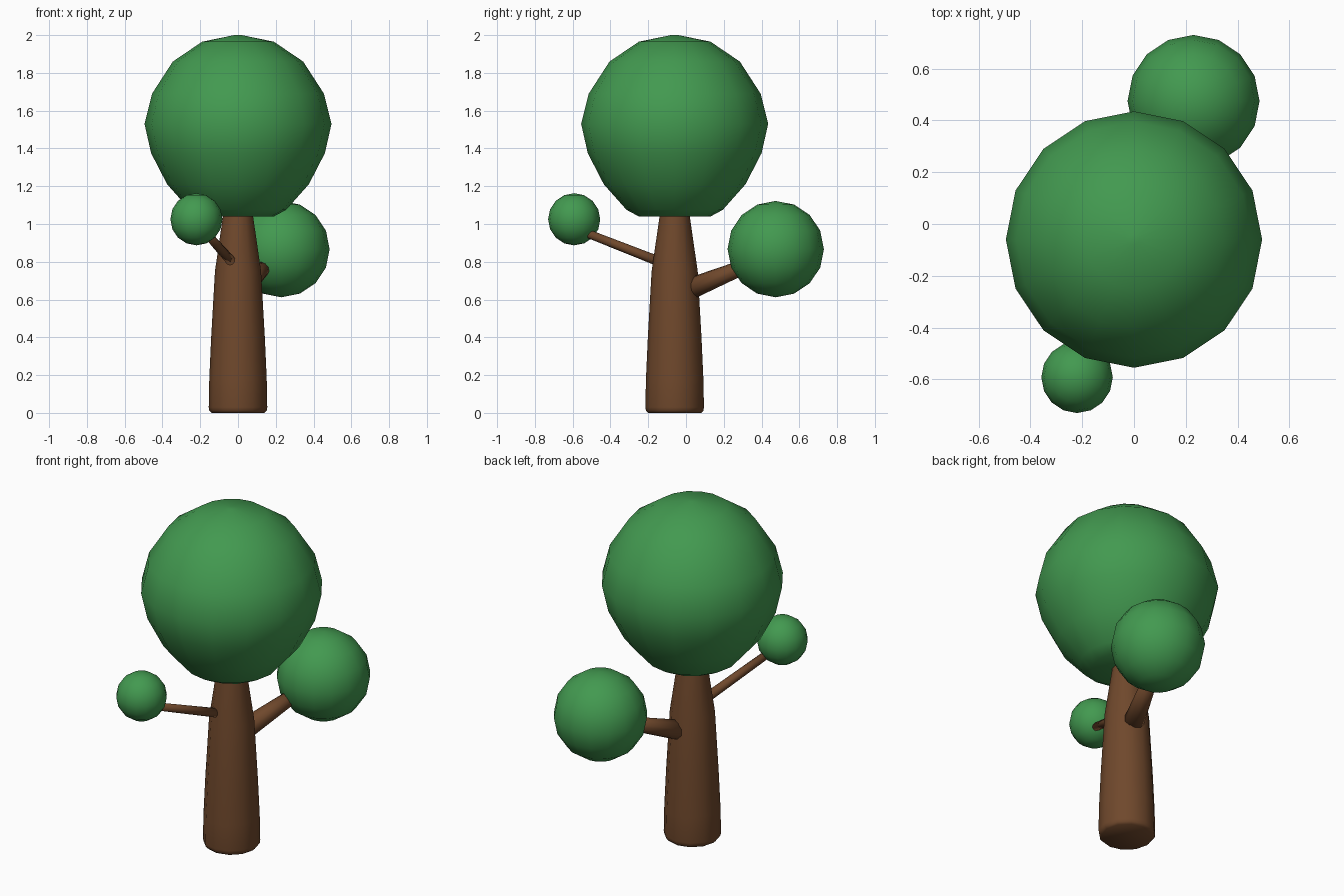
import bpy, bmesh, math
from mathutils import Vector

if "Cube" in bpy.data.objects:
    bpy.data.objects.remove(bpy.data.objects["Cube"])

def material(name, color):
    m = bpy.data.materials.new(name)
    m.diffuse_color = color
    m.use_nodes = True
    m.node_tree.nodes["Principled BSDF"].inputs["Base Color"].default_value = m.diffuse_color
    return m

bark = material("bark", (0.16, 0.065, 0.025, 1))
leaf = material("leaf", (0.055, 0.32, 0.08, 1))

def finish(ob, name, mat):
    ob.name = name
    ob.data.materials.append(mat)
    ob.data.polygons.foreach_set("use_smooth", [True] * len(ob.data.polygons))
    return ob

def lathe(name, profile, sides, center, mat):
    # rings of (radius, height), closed with flat caps
    bm = bmesh.new()
    rings = []
    for r, z in profile:
        rings.append([bm.verts.new((center[0] + r * math.cos(2 * math.pi * i / sides),
                                    center[1] + r * math.sin(2 * math.pi * i / sides), z))
                      for i in range(sides)])
    for a, b in zip(rings, rings[1:]):
        for i in range(sides):
            j = (i + 1) % sides
            bm.faces.new((a[i], a[j], b[j], b[i]))
    bm.faces.new(rings[0][::-1])
    bm.faces.new(rings[-1])
    me = bpy.data.meshes.new(name)
    bm.to_mesh(me)
    bm.free()
    ob = bpy.data.objects.new(name, me)
    bpy.context.collection.objects.link(ob)
    return finish(ob, name, mat)

def foliage(name, center, r):
    bpy.ops.mesh.primitive_uv_sphere_add(segments=16, ring_count=8, radius=r, location=center)
    return finish(bpy.context.object, name, leaf)

def branch(name, a, b, r1, r2):
    a, b = Vector(a), Vector(b)
    d = b - a
    bpy.ops.mesh.primitive_cone_add(vertices=10, radius1=r1, radius2=r2, depth=d.length,
                                    location=(a + b) / 2,
                                    rotation=d.to_track_quat('Z', 'Y').to_euler())
    return finish(bpy.context.object, name, bark)

AXIS = (0, -0.06)

# Tapered trunk with a softened foot
lathe("trunk", [(0.14, 0), (0.152, 0.012), (0.155, 0.03), (0.152, 0.18), (0.142, 0.4),
                (0.122, 0.75), (0.08, 1.04), (0.065, 1.15)], 12, AXIS, bark)

# Main crown, rounded with a flattened underside
lathe("crown", [(0.19, 1.04), (0.255, 1.075), (0.375, 1.21), (0.46, 1.375), (0.495, 1.53),
                (0.455, 1.69), (0.345, 1.86), (0.19, 1.965), (0.02, 2.0)], 16, AXIS, leaf)

# Side branches
branch("front_branch", (-0.02, -0.1, 0.785), (-0.18, -0.56, 0.965), 0.027, 0.022)
branch("back_branch", (0.01, -0.02, 0.64), (0.16, 0.36, 0.795), 0.06, 0.036)

# Side foliage balls
foliage("front_foliage", (-0.22, -0.592, 1.025), 0.138)
foliage("back_foliage", (0.23, 0.475, 0.867), 0.255)
